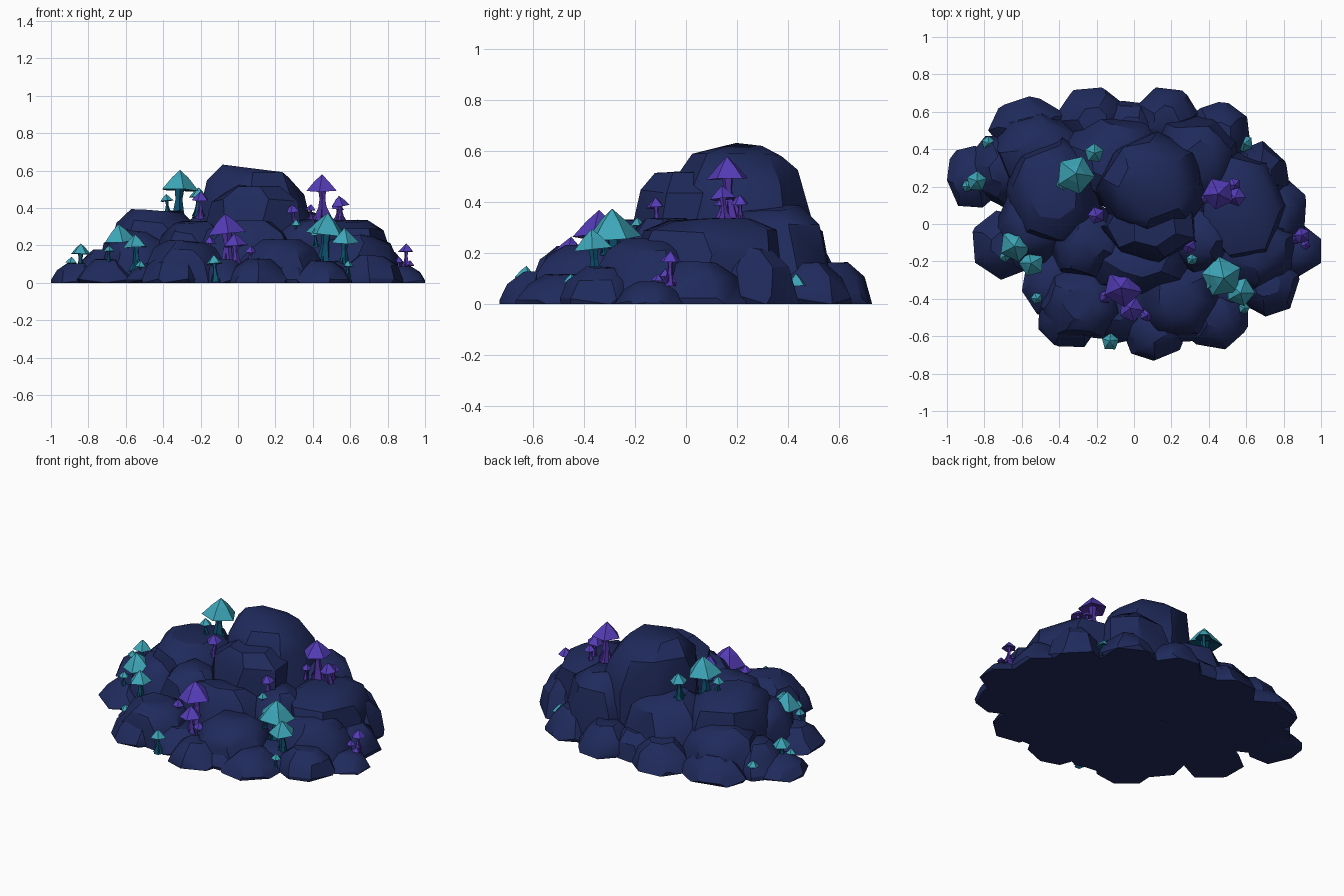
import bpy, bmesh, math, random
from mathutils import Matrix, Vector

if "Cube" in bpy.data.objects:
    bpy.data.objects.remove(bpy.data.objects["Cube"])

random.seed(5)


def material(name, rgb):
    m = bpy.data.materials.new(name)
    m.diffuse_color = (*rgb, 1)
    m.use_nodes = True
    m.node_tree.nodes["Principled BSDF"].inputs["Base Color"].default_value = m.diffuse_color
    return m


ROCK = material("midnight blue rock", (0.0140, 0.0235, 0.107))
TEAL = material("teal cap", (0.047, 0.38, 0.48))
TEAL_STEM = material("deep teal stem", (0.004, 0.082, 0.165))
VIOLET = material("violet cap", (0.09, 0.046, 0.48))
VIOLET_STEM = material("violet stem", (0.080, 0.033, 0.36))


def finish(bm, name, mats, smooth=False):
    me = bpy.data.meshes.new(name)
    bm.to_mesh(me)
    bm.free()
    for m in mats:
        me.materials.append(m)
    ob = bpy.data.objects.new(name, me)
    bpy.context.collection.objects.link(ob)
    if smooth:
        bpy.ops.object.select_all(action='DESELECT')
        ob.select_set(True)
        bpy.context.view_layer.objects.active = ob
        bpy.ops.object.shade_smooth_by_angle(angle=math.radians(32))
    return ob


STEEP = ((0, 1.0), (0.55, 0.98), (0.86, 0.86), (1.0, 0.52))
MOUND = ((0, 1.06), (0.5, 0.96), (0.82, 0.78), (1.0, 0.45))
SLOPED = ((0, 1.06), (0.15, 1.05), (0.65, 0.82), (1.0, 0.42))


def rock(name, x, y, rx, ry, h, slope=0.0, sides=7, rings=STEEP):
    """Chiselled boulder: convex hull of jittered rings, flat on the ground."""
    bm = bmesh.new()
    turn = random.random() * math.tau
    for frac, rad in rings:
        for i in range(sides):
            a = turn + math.tau * (i + random.uniform(-.2, .2)) / sides
            r = rad * random.uniform(0.94, 1.06)
            px, py = rx * r * math.cos(a), ry * r * math.sin(a)
            z = h * frac * (random.uniform(0.92, 1.0) if frac else 1) + slope * px * frac
            bm.verts.new((max(-1, min(1, x + px)), max(-.73, min(.73, y + py)), z))
    res = bmesh.ops.convex_hull(bm, input=bm.verts[:])
    junk = [g for g in res["geom_interior"] if isinstance(g, bmesh.types.BMVert)]
    bmesh.ops.delete(bm, geom=junk, context='VERTS')
    bmesh.ops.dissolve_limit(bm, angle_limit=math.radians(12),
                             verts=bm.verts[:], edges=bm.edges[:])
    bmesh.ops.recalc_face_normals(bm, faces=bm.faces[:])
    finish(bm, name, [ROCK], True)


# Large central boulders
rock("peak_boulder", .10, .20, .29, .28, .625, -.22, 8,
     ((0, 1.0), (0.55, 1.0), (0.84, 0.90), (1.0, 0.60)))
rock("peak_front_boulder", .09, -.01, .27, .21, .53)
rock("left_shoulder_boulder", -.43, .17, .26, .30, .395)
rock("right_shoulder_boulder", .57, .09, .25, .31, .35)

# Middle ring of boulders
MIDDLE = [(.23, -.38, .24, .23, .24), (-.28, -.42, .22, .21, .23),
          (-.54, -.01, .20, .21, .29), (.63, -.14, .24, .22, .26),
          (.33, .34, .25, .25, .39), (-.10, .34, .30, .25, .36),
          (-.52, .37, .24, .24, .27), (.04, -.20, .30, .19, .34),
          (-.25, -.10, .21, .21, .34), (.36, -.08, .19, .19, .34)]
for n, p in enumerate(MIDDLE):
    rock(f"middle_boulder_{n}", *p, rings=MOUND)

# Low stones around the rim
RIM = [(-.85, .25, .155, .16, .105), (-.70, .29, .18, .19, .18), (-.70, -.11, .16, .17, .13),
       (-.35, -.49, .17, .17, .15), (.11, -.56, .16, .17, .13), (.44, -.48, .17, .18, .12),
       (.71, -.32, .17, .17, .15), (.86, -.14, .15, .13, .09), (.78, .05, .15, .18, .17),
       (.67, .26, .15, .17, .23), (.46, .48, .16, .16, .17), (.17, .56, .17, .17, .17),
       (-.22, .56, .18, .17, .16), (-.56, .51, .20, .16, .15), (-.10, -.45, .19, .17, .13),
       (-.43, -.31, .17, .18, .11), (-.02, .52, .17, .14, .16), (.50, -.32, .17, .17, .12),
       (.28, -.48, .15, .15, .13)]
for n, p in enumerate(RIM):
    rock(f"rim_stone_{n}", *p, rings=SLOPED)


def lathe(bm, rings, sides, mat_ids, turn=0.0, wobble=0.0):
    """Loft (radius, z) rings; zero radius makes a point."""
    loops = []
    for r, z in rings:
        if r == 0:
            loops.append([bm.verts.new((0, 0, z))] * sides)
        else:
            loops.append([bm.verts.new((
                r * math.cos(turn + math.tau * i / sides),
                r * math.sin(turn + math.tau * i / sides),
                z + random.uniform(-wobble, wobble))) for i in range(sides)])
    for k in range(len(loops) - 1):
        for i in range(sides):
            j = (i + 1) % sides
            vs = list(dict.fromkeys((loops[k][i], loops[k][j], loops[k + 1][j], loops[k + 1][i])))
            f = bm.faces.new(vs)
            f.material_index = mat_ids[k]


def mushroom(name, x, y, top, r, cap, stem):
    """Faceted pointed cap on a flared stem with splayed root spikes."""
    bm = bmesh.new()
    h = r * 1.08
    turn = random.random() * math.tau
    # cap with a recessed underside
    lathe(bm, [(.22 * r, -h * .82), (1.06 * r, -h), (.5 * r, -h * .42), (0, 0)],
          5, [1, 0, 0], turn, .04 * r)
    # stem
    lathe(bm, [(.6 * r, -3.3 * r), (.32 * r, -2.3 * r), (.2 * r, -1.6 * r), (.30 * r, -h * .78)],
          5, [1, 1, 1], turn)
    # roots
    for i in range(4):
        a = turn + math.tau * i / 4
        d = Vector((math.cos(a), math.sin(a), 0))
        s = Vector((-d.y, d.x, 0)) * .13 * r
        base = [bm.verts.new(v) for v in (s + Vector((0, 0, -2.6 * r)), -s + Vector((0, 0, -2.6 * r)),
                                          d * .2 * r + Vector((0, 0, -2.0 * r)))]
        tip = bm.verts.new(d * .75 * r + Vector((0, 0, -3.1 * r)))
        for q in ((0, 1), (1, 2), (2, 0)):
            bm.faces.new((base[q[0]], base[q[1]], tip)).material_index = 1
    bmesh.ops.recalc_face_normals(bm, faces=bm.faces[:])
    tilt = (Matrix.Rotation(random.uniform(-.12, .12), 4, 'X')
            @ Matrix.Rotation(random.uniform(-.12, .12), 4, 'Y'))
    bmesh.ops.transform(bm, matrix=Matrix.Translation((x, y, top)) @ tilt, verts=bm.verts[:])
    for v in bm.verts:
        v.co.z = max(v.co.z, .005)
    finish(bm, name, [cap, stem])


# Teal clusters: x, y, top height, cap radius
TEAL_SET = [(-.31, .27, .605, .10), (-.21, .38, .51, .05), (-.385, .22, .475, .035),
            (-.64, -.12, .315, .085), (-.55, -.21, .26, .065), (-.69, -.17, .20, .03), (-.52, -.40, .12, .03),
            (.48, -.29, .375, .105), (.57, -.37, .295, .075), (.41, -.33, .29, .03), (.59, -.45, .12, .03),
            (-.84, .23, .21, .053), (-.89, .20, .14, .03), (-.78, .43, .12, .035),
            (-.13, -.625, .15, .045), (.59, .43, .12, .045), (.31, -.19, .34, .03)]
for n, p in enumerate(TEAL_SET):
    mushroom(f"teal_mushroom_{n}", *p, TEAL, TEAL_STEM)

# Violet clusters
VIOLET_SET = [(-.07, -.34, .37, .10), (-.02, -.45, .265, .065), (.07, -.49, .20, .035), (-.15, -.39, .25, .035),
              (.45, .16, .58, .082), (.54, .14, .465, .05), (.54, .21, .43, .035), (.39, .14, .42, .03),
              (-.20, .04, .49, .045), (.29, -.12, .42, .04),
              (.90, -.06, .21, .042), (.86, -.08, .14, .028), (.92, -.11, .12, .025)]
for n, p in enumerate(VIOLET_SET):
    mushroom(f"violet_mushroom_{n}", *p, VIOLET, VIOLET_STEM)
